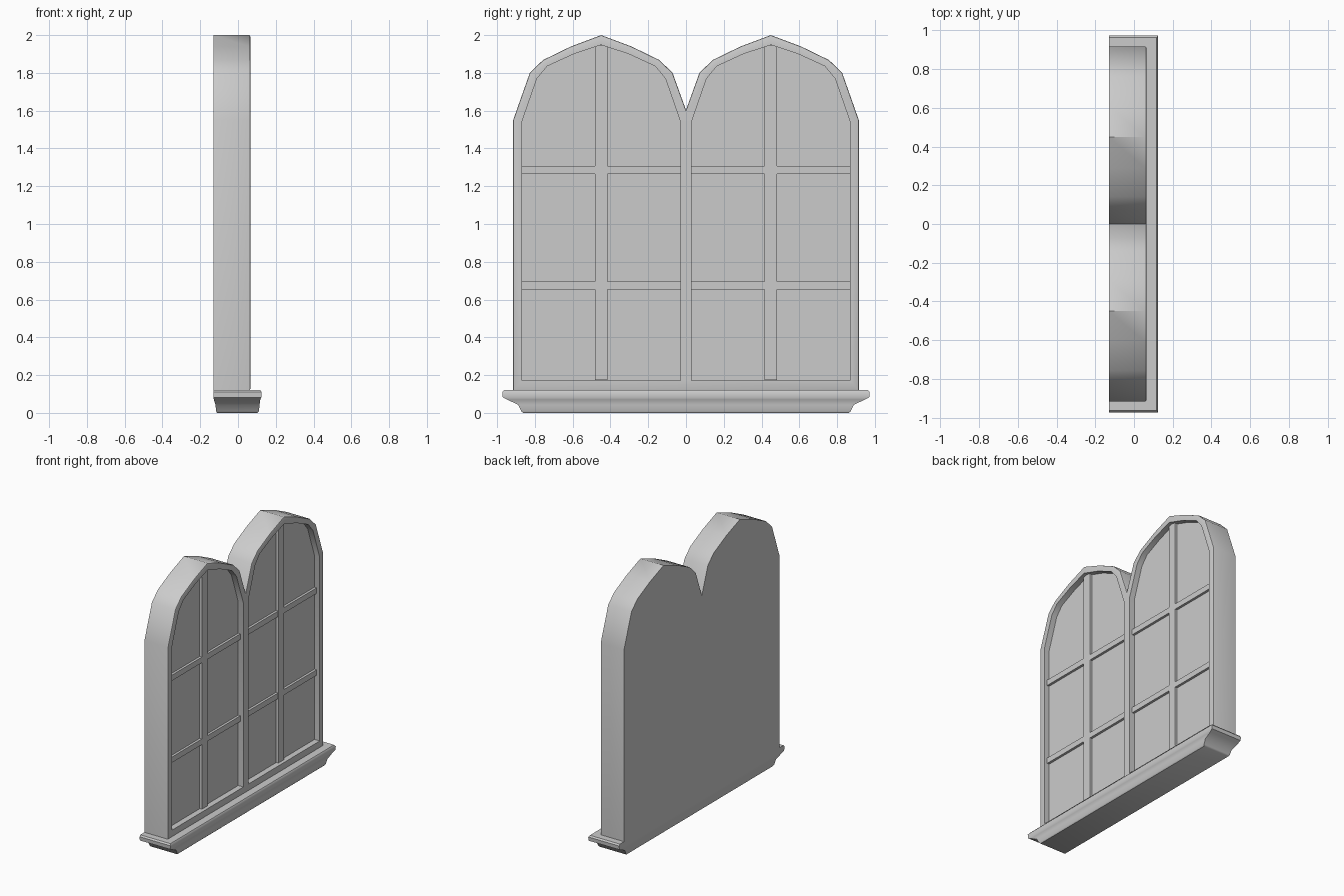
import bpy, bmesh, math

if "Cube" in bpy.data.objects:
    bpy.data.objects.remove(bpy.data.objects["Cube"])

C = 0.449                      # centre of each arch along y
BACK, PANE, FRONT = -0.13, 0.022, 0.065


def make_object(name, bm):
    bmesh.ops.recalc_face_normals(bm, faces=bm.faces)
    me = bpy.data.meshes.new(name)
    bm.to_mesh(me)
    bm.free()
    ob = bpy.data.objects.new(name, me)
    bpy.context.collection.objects.link(ob)
    bpy.context.view_layer.objects.active = ob
    ob.select_set(True)
    bpy.ops.object.shade_smooth_by_angle(angle=math.radians(40))
    ob.select_set(False)
    return ob


def loop(bm, pts):
    vs = [bm.verts.new((FRONT, y, z)) for y, z in pts]
    return [bm.edges.new((v, vs[(i + 1) % len(vs)])) for i, v in enumerate(vs)]


def push(bm, edges, x):
    # extrude a rim to depth x and cap it
    new = bmesh.ops.extrude_edge_only(bm, edges=edges)["geom"]
    for v in new:
        if isinstance(v, bmesh.types.BMVert):
            v.co.x = x
    cap = [e for e in new if isinstance(e, bmesh.types.BMEdge)
           and all(abs(v.co.x - x) < 1e-6 for v in e.verts)]
    bmesh.ops.triangle_fill(bm, edges=cap, use_beauty=True, use_dissolve=True)


# Twin arched casing with recessed panes
outer_half = [(0.466, 0.12), (0.466, 1.55), (0.378, 1.80), (0.308, 1.868), (0.16, 1.94)]
right = [(C + d, z) for d, z in outer_half] + [(C, 2.0)]
right += [(C - d, z) for d, z in reversed(outer_half[2:])]
outline = right + [(0, 1.603)] + [(-y, z) for y, z in reversed(right)]
inner_half = [(0.420, 0.172), (0.420, 1.54), (0.340, 1.77), (0.286, 1.835), (0.145, 1.90)]
inner = [(d, z) for d, z in inner_half] + [(0, 1.948)]
inner += [(-d, z) for d, z in reversed(inner_half)]

bm = bmesh.new()
rim = loop(bm, outline)
holes = [loop(bm, [(s * C + d, z) for d, z in inner]) for s in (-1, 1)]
bmesh.ops.triangle_fill(bm, edges=rim + holes[0] + holes[1],
                        use_beauty=True, use_dissolve=False)
push(bm, rim, BACK)
for h in holes:
    push(bm, h, PANE)
bmesh.ops.recalc_face_normals(bm, faces=bm.faces)
bmesh.ops.bevel(bm, geom=rim, offset=0.007, segments=2, profile=0.5, affect='EDGES')
make_object("window_casing", bm)


# Glazing bars
def box(name, y0, y1, z0, z1, x1):
    bm = bmesh.new()
    bmesh.ops.create_cube(bm, size=1)
    x0 = PANE - 0.01
    for v in bm.verts:
        v.co = (x1 if v.co.x > 0 else x0, y1 if v.co.y > 0 else y0,
                z1 if v.co.z > 0 else z0)
    make_object(name, bm)


for side, s in (("left", -1), ("right", 1)):
    c = s * C
    box(f"{side}_upright_bar", c - 0.033, c + 0.033, 0.174, 1.944, 0.041)
    for tag, z in (("lower", 0.675), ("upper", 1.285)):
        box(f"{side}_{tag}_crossbar", c - 0.42, c + 0.42, z - 0.021, z + 0.021, 0.040)

# Moulded sill: stacked rectangles (back x, front x, half width, z)
levels = [(-0.112, 0.103, 0.862, 0.0), (-0.116, 0.111, 0.872, 0.008),
          (-0.119, 0.114, 0.888, 0.042), (-0.128, 0.118, 0.945, 0.070),
          (-0.130, 0.124, 0.970, 0.082), (-0.130, 0.125, 0.972, 0.110),
          (-0.130, 0.117, 0.963, 0.121)]
bm = bmesh.new()
rings = [[bm.verts.new(p) for p in ((a, -w, z), (b, -w, z), (b, w, z), (a, w, z))]
         for a, b, w, z in levels]
for lo, hi in zip(rings, rings[1:]):
    for i in range(4):
        j = (i + 1) % 4
        bm.faces.new((lo[i], lo[j], hi[j], hi[i]))
bm.faces.new(rings[0][::-1])
bm.faces.new(rings[-1])
make_object("sill", bm)
